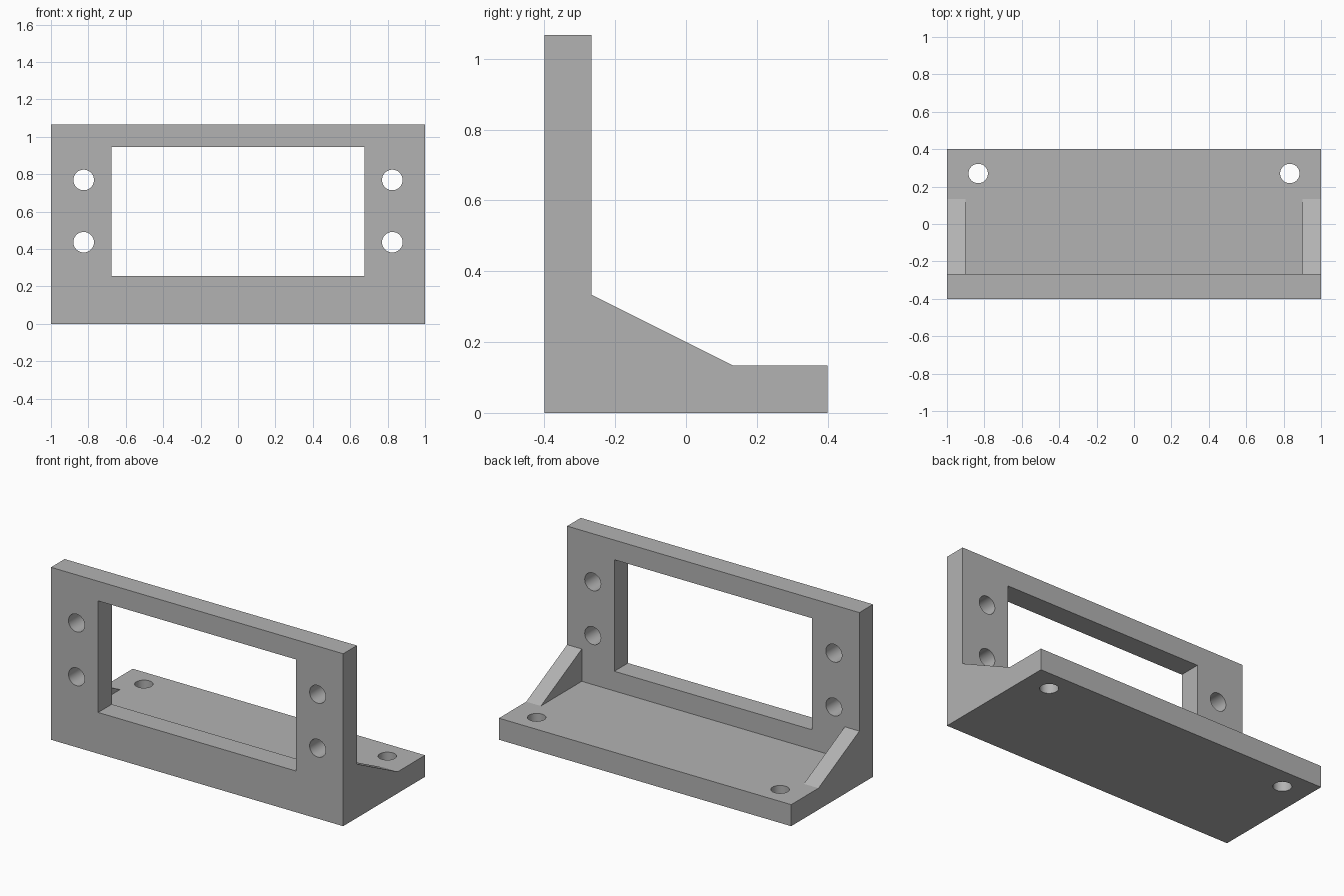
import bpy
import bmesh
from math import radians
from mathutils import Matrix, Vector

cube = bpy.data.objects.get("Cube")
if cube:
    bpy.data.objects.remove(cube, do_unlink=True)

THICK = 0.1333
FRONT, BACK, TOP = -0.4, 0.4, 1.0667
INNER = FRONT + THICK

grey = bpy.data.materials.new("matte grey")
grey.use_nodes = True
grey.diffuse_color = (0.45, 0.45, 0.45, 1)
bsdf = next(n for n in grey.node_tree.nodes if n.type == "BSDF_PRINCIPLED")
bsdf.inputs["Base Color"].default_value = grey.diffuse_color


def finish(name, bm):
    bmesh.ops.recalc_face_normals(bm, faces=bm.faces[:])
    mesh = bpy.data.meshes.new(name)
    bm.to_mesh(mesh)
    bm.free()
    mesh.materials.append(grey)
    obj = bpy.data.objects.new(name, mesh)
    bpy.context.collection.objects.link(obj)
    return obj


def prism(name, profile, x0, x1):
    """Extrude a (y, z) profile along x."""
    bm = bmesh.new()
    face = bm.faces.new([bm.verts.new((x0, y, z)) for y, z in profile])
    ext = bmesh.ops.extrude_face_region(bm, geom=[face])["geom"]
    moved = [v for v in ext if isinstance(v, bmesh.types.BMVert)]
    bmesh.ops.translate(bm, verts=moved, vec=Vector((x1 - x0, 0, 0)))
    return finish(name, bm)


def drill(name, centre, radius, rotation):
    bm = bmesh.new()
    bmesh.ops.create_cone(bm, cap_ends=True, segments=48, radius1=radius,
                          radius2=radius, depth=0.3,
                          matrix=Matrix.Translation(centre) @ rotation)
    return finish(name, bm)


def combine(target, tool, operation):
    """Apply a boolean and discard the tool."""
    tool.hide_render = True
    mod = target.modifiers.new(operation.lower(), "BOOLEAN")
    mod.operation, mod.solver, mod.object = operation, "EXACT", tool
    bpy.context.view_layer.objects.active = target
    bpy.ops.object.modifier_apply(modifier=mod.name)
    bpy.data.objects.remove(tool, do_unlink=True)


# Upright plate and foot in one L profile
bracket = prism("mounting_bracket",
                [(FRONT, 0), (BACK, 0), (BACK, THICK), (INNER, THICK),
                 (INNER, TOP), (FRONT, TOP)], -1, 1)

# Sloped end ribs
for side in (-1, 1):
    rib = prism("end_rib", [(FRONT, 0), (0.1333, 0), (0.1333, THICK),
                            (INNER, 0.3333), (FRONT, 0.3333)],
                side * 0.9, side)
    combine(bracket, rib, "UNION")

# Rectangular window
window = prism("window_cutter", [(-0.6, 0.255), (-0.2, 0.255),
                                 (-0.2, 0.945), (-0.6, 0.945)], -0.677, 0.677)
combine(bracket, window, "DIFFERENCE")

# Screw holes through the upright and the foot
upright = Matrix.Rotation(radians(90), 4, "X")
for side in (-1, 1):
    for z in (0.436, 0.769):
        combine(bracket, drill("screw_cutter", (side * 0.825, INNER - THICK / 2, z),
                               0.055, upright), "DIFFERENCE")
    combine(bracket, drill("foot_cutter", (side * 0.833, 0.27, THICK / 2),
                           0.052, Matrix()), "DIFFERENCE")

# Merge coplanar faces, smooth only the hole walls
bm = bmesh.new()
bm.from_mesh(bracket.data)
bmesh.ops.remove_doubles(bm, verts=bm.verts[:], dist=0.0001)
bmesh.ops.dissolve_limit(bm, angle_limit=radians(1), verts=bm.verts[:], edges=bm.edges[:])
bm.to_mesh(bracket.data)
bm.free()
bpy.ops.object.select_all(action="DESELECT")
bracket.select_set(True)
bpy.context.view_layer.objects.active = bracket
bpy.ops.object.shade_smooth_by_angle(angle=radians(20))
